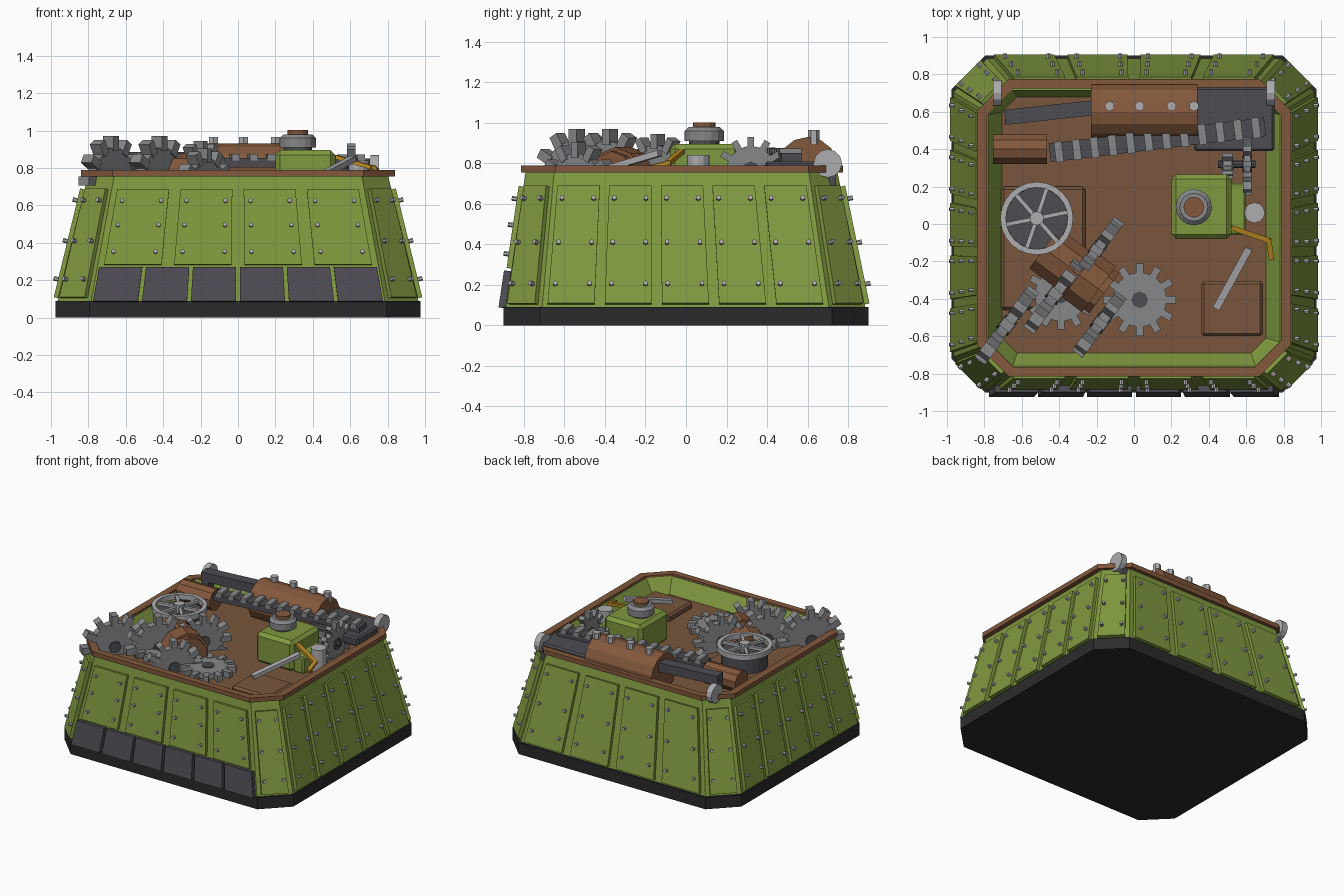
import bpy, bmesh, math
from mathutils import Vector, Matrix

if "Cube" in bpy.data.objects:
    bpy.data.objects.remove(bpy.data.objects["Cube"])

COLORS = {
    "green": (0.215, 0.32, 0.05), "dark_base": (0.024, 0.024, 0.025),
    "dark_metal": (0.075, 0.072, 0.085), "steel": (0.24, 0.245, 0.255),
    "light_steel": (0.42, 0.42, 0.44), "floor_brown": (0.19, 0.093, 0.046),
    "rust_brown": (0.23, 0.098, 0.045), "yellow": (0.5, 0.25, 0.015),
}
MATS = {}
for key, c in COLORS.items():
    MATS[key] = bpy.data.materials.new(key)
    MATS[key].diffuse_color = (*c, 1)


def finish(name, bm, *mats):
    bmesh.ops.recalc_face_normals(bm, faces=bm.faces)
    me = bpy.data.meshes.new(name)
    bm.to_mesh(me)
    bm.free()
    for m in mats:
        me.materials.append(MATS[m])
    ob = bpy.data.objects.new(name, me)
    bpy.context.collection.objects.link(ob)
    return ob


def frame(loc, axis):
    """Matrix placing local z along axis."""
    q = Vector(axis).to_track_quat('Z', 'Y')
    return Matrix.Translation(loc) @ q.to_matrix().to_4x4()


def add_cyl(bm, m, r, depth, n, r2=None):
    return bmesh.ops.create_cone(bm, cap_ends=True, segments=n, radius1=r,
                                 radius2=r if r2 is None else r2, depth=depth, matrix=m)


def add_box(bm, m, size):
    return bmesh.ops.create_cube(bm, size=1, matrix=m @ Matrix.Diagonal((*size, 1)))


def cyl(name, mat, loc, r, depth, axis=(0, 0, 1), n=12, r2=None):
    bm = bmesh.new()
    add_cyl(bm, frame(loc, axis), r, depth, n, r2)
    return finish(name, bm, mat)


def box(name, mat, lo, hi, bevel=0.0):
    bm = bmesh.new()
    lo, hi = Vector(lo), Vector(hi)
    add_box(bm, Matrix.Translation((lo + hi) / 2), hi - lo)
    if bevel:
        bmesh.ops.bevel(bm, geom=bm.edges[:], offset=bevel, segments=1, affect='EDGES')
    return finish(name, bm, mat)


def beam_matrix(a, b):
    """Local x runs from a to b, local y stays level."""
    a, b = Vector(a), Vector(b)
    x = (b - a).normalized()
    y = Vector((0, 0, 1)).cross(x).normalized()
    z = x.cross(y)
    m = Matrix((x, y, z)).transposed().to_4x4()
    return Matrix.Translation((a + b) / 2) @ m, (b - a).length


def beam(name, mat, a, b, w, h):
    bm = bmesh.new()
    m, length = beam_matrix(a, b)
    add_box(bm, m, (length, w, h))
    return finish(name, bm, mat)


def octagon(x, y0, y1, c, z):
    return [Vector(p + (z,)) for p in (
        (-x + c, y0), (x - c, y0), (x, y0 + c), (x, y1 - c),
        (x - c, y1), (-x + c, y1), (-x, y1 - c), (-x, y0 + c))]


def loft(name, mat, rings, caps=True, closed=False):
    bm = bmesh.new()
    vs = [[bm.verts.new(p) for p in r] for r in rings]
    pairs = list(zip(vs, vs[1:])) + ([(vs[-1], vs[0])] if closed else [])
    for a, b in pairs:
        for i in range(8):
            j = (i + 1) % 8
            bm.faces.new((a[i], a[j], b[j], b[i]))
    if caps:
        bm.faces.new(vs[0])
        bm.faces.new(vs[-1])
    return finish(name, bm, mat)


# Base skirt, armoured hull, deck and top rim
loft("base", "dark_base", [octagon(0.975, -0.9, 0.9, 0.18, 0), octagon(0.975, -0.9, 0.9, 0.18, 0.09)])
low, top = octagon(0.965, -0.89, 0.885, 0.18, 0.09), octagon(0.80, -0.79, 0.745, 0.14, 0.77)
loft("hull", "green", [low, top, octagon(0.78, -0.76, 0.715, 0.13, 0.775),
                       octagon(0.705, -0.69, 0.68, 0.08, 0.66)])
loft("deck", "floor_brown", [octagon(0.704, -0.689, 0.679, 0.08, 0.655), octagon(0.706, -0.69, 0.68, 0.08, 0.668)])
loft("rim", "rust_brown", [octagon(0.84, -0.815, 0.775, 0.17, 0.755), octagon(0.84, -0.815, 0.775, 0.17, 0.79),
                           octagon(0.785, -0.765, 0.725, 0.14, 0.79), octagon(0.785, -0.765, 0.725, 0.14, 0.755)],
     caps=False, closed=True)

# Wall panels with rivets, and dark plates along the front foot
panels, plates, rivets = bmesh.new(), bmesh.new(), bmesh.new()


def wall_panel(bm, i, u0, u1, v0, v1, thick, rows=()):
    a, b, c, d = low[i], low[(i + 1) % 8], top[(i + 1) % 8], top[i]
    n = (b - a).cross(d - a).normalized()

    def at(u, v, o):
        return a.lerp(b, u).lerp(d.lerp(c, u), v) + n * o
    uv = ((u0, v0), (u1, v0), (u1, v1), (u0, v1))
    back = [bm.verts.new(at(u, v, -0.005)) for u, v in uv]
    front = [bm.verts.new(at(u, v, thick)) for u, v in uv]
    bm.faces.new(front)
    for k in range(4):
        j = (k + 1) % 4
        bm.faces.new((back[k], back[j], front[j], front[k]))
    for v in rows:
        for u in (u0 + (u1 - u0) * 0.13, u1 - (u1 - u0) * 0.13):
            add_cyl(rivets, frame(at(u, v, thick + 0.01), n), 0.012, 0.03, 6)


ROWS, FRONT_ROWS = (0.16, 0.46, 0.78), (0.38, 0.59, 0.78)
for i in range(8):
    count = {0: 4, 2: 5, 4: 4, 6: 5}.get(i, 1)
    gap = 0.12 if count == 1 else 0.09
    for k in range(count):
        u0, u1 = (k + gap) / count, (k + 1 - gap) / count
        wall_panel(panels, i, u0, u1, 0.28 if i == 0 else 0.02, 0.875, 0.024,
                   FRONT_ROWS if i == 0 else ROWS)
for k in range(6):
    wall_panel(plates, 0, (k + 0.04) / 6, (k + 0.96) / 6, -0.01, 0.26, 0.035)
finish("wall_panels", panels, "green")
finish("foot_plates", plates, "dark_metal")
finish("rivets", rivets, "light_steel")


def gear(name, loc, r, tip, width, axis, teeth=12, hub=0.045):
    """Disc with square teeth and a dark hub."""
    bm = bmesh.new()
    m = frame(loc, axis)
    add_cyl(bm, m, r, width * 0.8, teeth * 2)
    for k in range(teeth):
        t = m @ Matrix.Rotation(math.tau * k / teeth, 4, 'Z') @ Matrix.Translation(((r + tip) / 2 - 0.01, 0, 0))
        add_box(bm, t, (tip - r + 0.02, r * 0.27, width))
    split = len(bm.faces)
    add_cyl(bm, m, hub, width * 1.1, 8)
    for k, f in enumerate(bm.faces):
        f.material_index = int(k >= split)
    return finish(name, bm, "steel", "dark_metal")


# Upright gear train on a slanted shaft, plus flat gears
AX = (0.8, -0.6, 0)
gear("gear_outer", (-0.68, -0.54, 0.73), 0.18, 0.24, 0.07, AX)
gear("gear_middle", (-0.42, -0.375, 0.73), 0.18, 0.24, 0.07, AX)
gear("gear_front", (-0.18, -0.53, 0.70), 0.15, 0.205, 0.07, AX)
gear("gear_inner", (-0.2, -0.14, 0.745), 0.145, 0.2, 0.065, AX)
gear("gear_flat", (0.03, -0.405, 0.695), 0.145, 0.195, 0.045, (0, 0, 1))
gear("gear_flat_left", (-0.39, -0.38, 0.71), 0.14, 0.185, 0.045, (0, 0, 1))
gear("gear_side", (0.605, 0.32, 0.765), 0.12, 0.165, 0.045, (1, 0, 0))
gear("gear_small", (0.5, 0.31, 0.76), 0.045, 0.07, 0.06, (1, 0, 0), 8, 0.02)
cyl("side_gear_shaft", "dark_metal", (0.55, 0.32, 0.765), 0.02, 0.2, (1, 0, 0), 8)
cyl("gear_drum", "rust_brown", (-0.32, -0.25, 0.72), 0.14, 0.40, AX, 10)
cyl("gear_drum_collar", "rust_brown", (-0.24, -0.31, 0.72), 0.16, 0.13, AX, 10)

# Handwheel on its pedestal
box("wheel_plinth", "floor_brown", (-0.71, -0.46, 0.66), (-0.26, 0.2, 0.71), 0.015)
cyl("wheel_drum", "dark_metal", (-0.52, 0.03, 0.76), 0.165, 0.12, n=20)
bm = bmesh.new()
wm = Matrix.Translation((-0.52, 0.03, 0.85))
N = 24
prof = ((0.165, -0.02), (0.195, -0.02), (0.195, 0.02), (0.165, 0.02))
ring = [[bm.verts.new(wm @ Vector((r * math.cos(math.tau * k / N), r * math.sin(math.tau * k / N), z)))
         for r, z in prof] for k in range(N)]
for k in range(N):
    a, b = ring[k], ring[(k + 1) % N]
    for j in range(4):
        bm.faces.new((a[j], b[j], b[(j + 1) % 4], a[(j + 1) % 4]))
for k in range(6):
    add_box(bm, wm @ Matrix.Rotation(math.tau * k / 6 + 0.2, 4, 'Z') @ Matrix.Translation((0.09, 0, 0)),
            (0.17, 0.022, 0.022))
add_cyl(bm, wm, 0.038, 0.06, 10)
finish("handwheel", bm, "light_steel")

# Rear boiler with bolts, side drum and dark slab
cyl("boiler", "rust_brown", (0.055, 0.6, 0.78), 0.15, 0.57, (1, 0, 0), 14)
for k, x in enumerate((-0.13, 0.03, 0.2, 0.32)):
    cyl(f"boiler_bolt_{k}", "light_steel", (x, 0.63, 0.93), 0.028, 0.07, n=6)
cyl("side_drum", "rust_brown", (-0.61, 0.4, 0.78), 0.082, 0.29, (1, 0, 0), 10)
box("rear_slab", "dark_metal", (0.32, 0.39, 0.74), (0.75, 0.73, 0.81), 0.012)
beam("rear_bar", "dark_metal", (-0.69, 0.57, 0.85), (0.0, 0.645, 0.85), 0.08, 0.07)
box("rear_bar_post", "dark_metal", (-0.69, 0.54, 0.67), (-0.63, 0.61, 0.83))
box("rear_bracket", "dark_metal", (0.66, 0.62, 0.68), (0.72, 0.74, 0.76))
for side in (-1, 1):
    cyl(f"corner_disc_{side}", "light_steel", (side * 0.732, 0.7, 0.80), 0.07, 0.045, (1, 0, 0), 12)

# Toothed rack running across the rear
bm = bmesh.new()
m, length = beam_matrix((-0.45, 0.38, 0.83), (0.70, 0.52, 0.825))
add_box(bm, m, (length, 0.10, 0.05))
split = len(bm.faces)
for k in range(12):
    t = m @ Matrix.Translation((-length / 2 + (k + 0.5) * length / 12, 0, 0.03))
    add_box(bm, t, (0.042, 0.11, 0.035))
for k, f in enumerate(bm.faces):
    f.material_index = int(k >= split)
finish("toothed_rack", bm, "dark_metal", "steel")

# Green valve box with round cap
box("valve_box", "green", (0.2, -0.08, 0.66), (0.52, 0.265, 0.895), 0.025)
box("valve_side_box", "green", (0.51, -0.06, 0.66), (0.6, 0.22, 0.79), 0.012)
cyl("valve_neck", "dark_metal", (0.32, 0.09, 0.90), 0.075, 0.04, n=16)
cyl("valve_cap", "steel", (0.32, 0.09, 0.935), 0.097, 0.05, n=16)
cyl("valve_cap_top", "steel", (0.32, 0.09, 0.97), 0.097, 0.02, n=16, r2=0.075)
cyl("valve_plug", "rust_brown", (0.32, 0.09, 0.985), 0.055, 0.035, n=12)
cyl("small_canister", "light_steel", (0.645, 0.06, 0.75), 0.055, 0.18, n=12)

# Yellow bent handle, lever and its box
beam("yellow_handle_arm", "yellow", (0.52, -0.02, 0.86), (0.725, -0.09, 0.80), 0.028, 0.022)
beam("yellow_handle_grip", "yellow", (0.72, -0.08, 0.805), (0.735, -0.19, 0.775), 0.028, 0.022)
box("lever_box", "floor_brown", (0.36, -0.6, 0.66), (0.69, -0.305, 0.72), 0.015)
beam("lever", "light_steel", (0.44, -0.45, 0.755), (0.615, -0.13, 0.85), 0.04, 0.03)

for m in bpy.data.materials:
    if m.users and not m.is_grease_pencil:
        m.use_nodes = True
        m.node_tree.nodes["Principled BSDF"].inputs["Base Color"].default_value = m.diffuse_color
